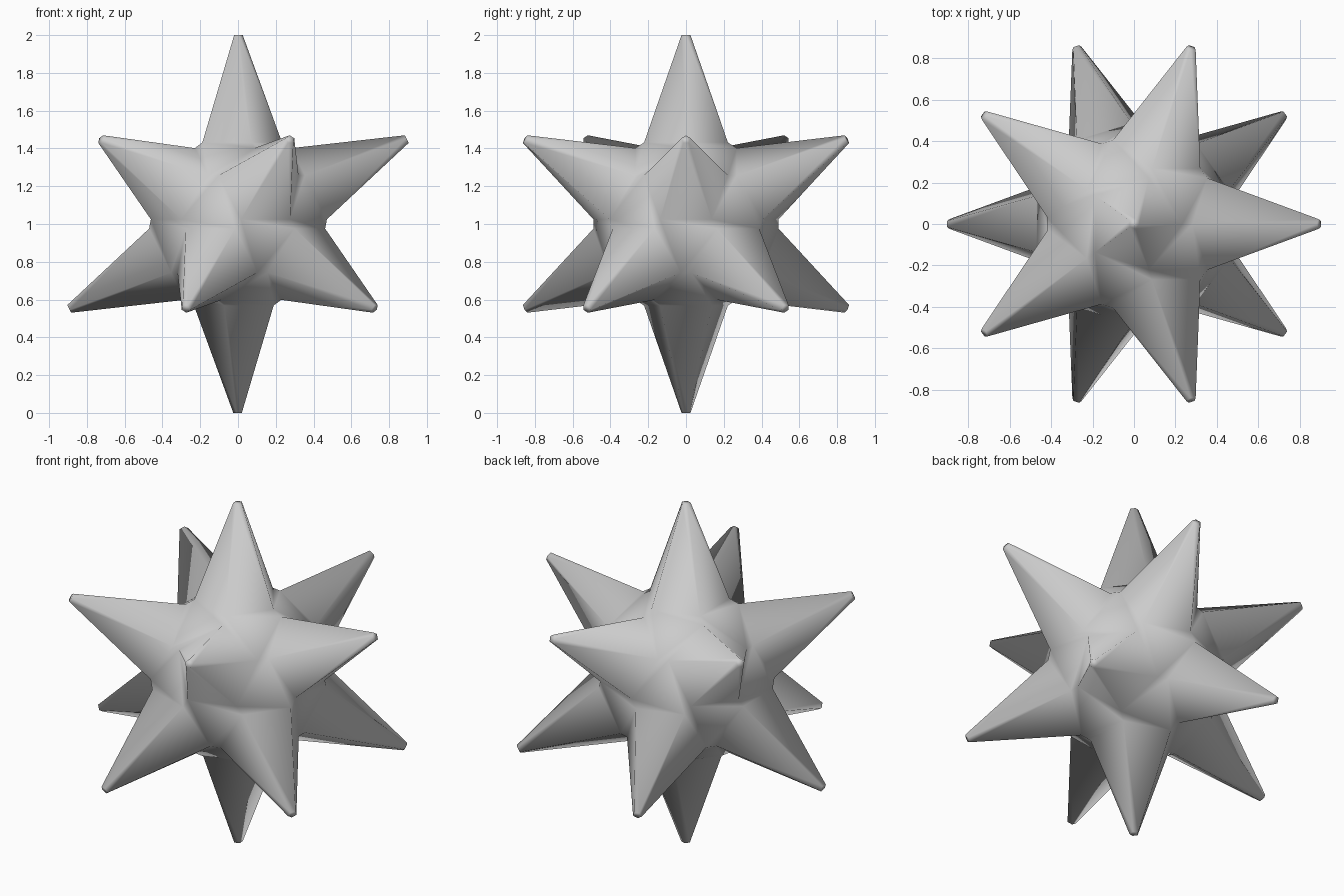
import bpy, bmesh

if "Cube" in bpy.data.objects:
    bpy.data.objects.remove(bpy.data.objects["Cube"])

CORE_R = 0.576     # icosahedron the spikes grow from
CUT = 0.274        # corner cut along each edge
TIP_R = 0.025      # radius of the blunt spike tip

bm = bmesh.new()

# Core: icosahedron with its corners cut to pentagons
bmesh.ops.create_icosphere(bm, subdivisions=1, radius=CORE_R)
bmesh.ops.bevel(bm, geom=bm.verts[:], offset=CUT, offset_type='OFFSET',
                segments=1, affect='VERTICES', clamp_overlap=True)

# Spikes: pull each pentagon out to a small blunt tip
pentagons = [f for f in bm.faces if len(f.verts) == 5]
for f in pentagons:
    axis = f.calc_center_median().normalized()
    tip = bmesh.ops.extrude_discrete_faces(bm, faces=[f])["faces"][0]
    center = tip.calc_center_median()
    for v in tip.verts:
        v.co = axis + (v.co - center).normalized() * TIP_R

bmesh.ops.recalc_face_normals(bm, faces=bm.faces[:])
for f in bm.faces:
    f.smooth = True

mesh = bpy.data.meshes.new("spiked_star")
bm.to_mesh(mesh)
bm.free()
star = bpy.data.objects.new("spiked_star", mesh)
star.location.z = 1.0
bpy.context.collection.objects.link(star)
